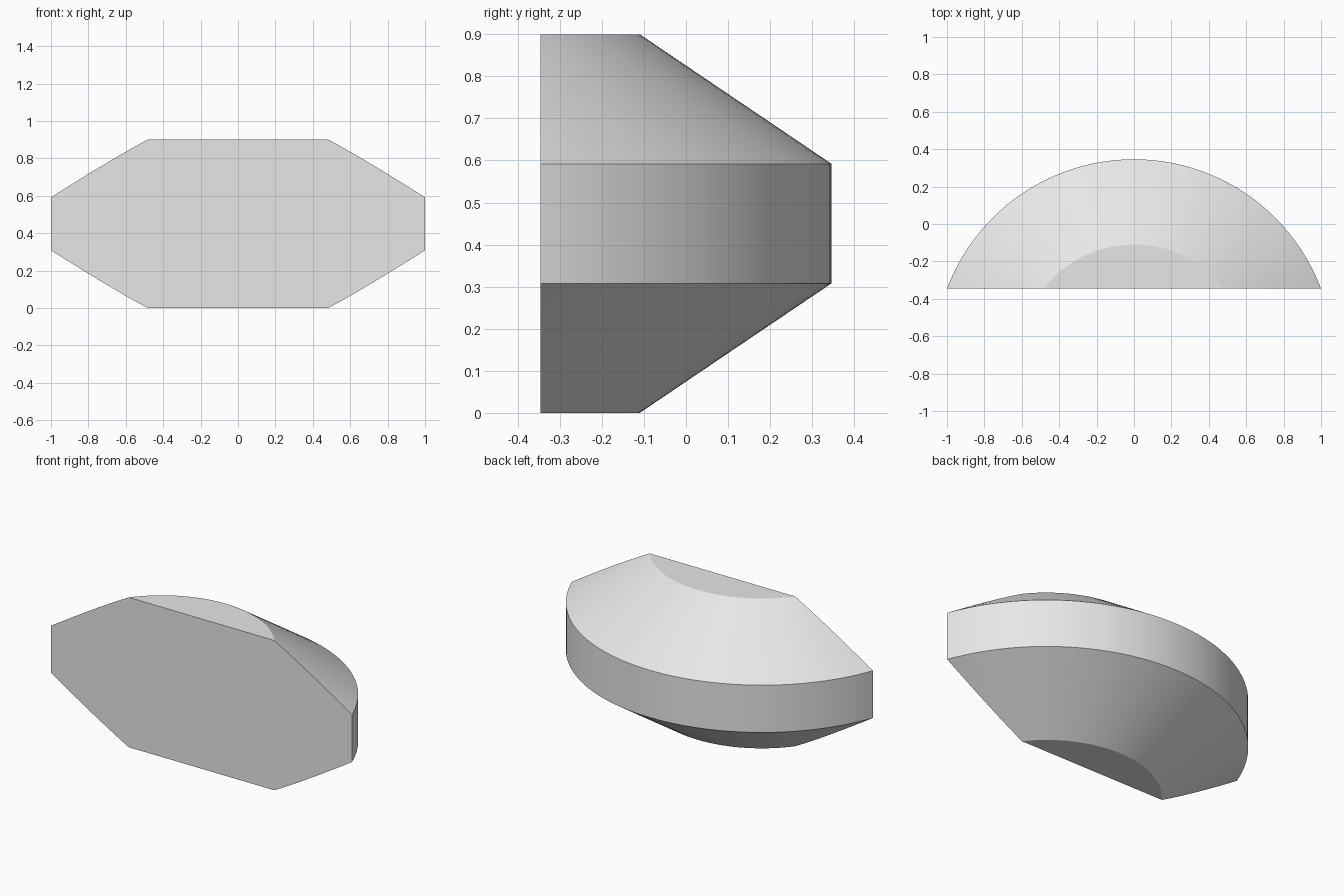
import bpy
import bmesh
from math import tau, radians
from mathutils import Vector

cube = bpy.data.objects.get("Cube")
if cube:
    bpy.data.objects.remove(cube, do_unlink=True)

# Plain grey material
grey = bpy.data.materials.new("light_grey")
grey.use_nodes = True
colour = (0.8, 0.8, 0.8, 1)
grey.diffuse_color = colour
grey.node_tree.nodes["Principled BSDF"].inputs["Base Color"].default_value = colour

# Radius and height of the revolved profile, the axis and the flat front
SEGMENTS = 128
AXIS_Y = -0.7225
FRONT_Y = -0.346
PROFILE = [(0.6125, 0), (1.0685, 0.308), (1.0685, 0.592), (0.6125, 0.9)]

# Revolve the chamfered drum
bm = bmesh.new()
points = [(0, PROFILE[0][1])] + PROFILE + [(0, PROFILE[-1][1])]
verts = [bm.verts.new((0, AXIS_Y + r, z)) for r, z in points]
edges = [bm.edges.new(pair) for pair in zip(verts, verts[1:])]
bmesh.ops.spin(bm, geom=verts + edges, cent=(0, AXIS_Y, 0), axis=(0, 0, 1),
               angle=tau, steps=SEGMENTS, use_merge=False)
bmesh.ops.remove_doubles(bm, verts=bm.verts, dist=0.0001)

# Slice off the front and close it with a flat face
cut = bmesh.ops.bisect_plane(bm, geom=bm.verts[:] + bm.edges[:] + bm.faces[:],
                             plane_co=Vector((0, FRONT_Y, 0)),
                             plane_no=Vector((0, -1, 0)), clear_outer=True)
rim = [e for e in cut["geom_cut"] if isinstance(e, bmesh.types.BMEdge)]
bmesh.ops.contextual_create(bm, geom=rim)
bmesh.ops.recalc_face_normals(bm, faces=bm.faces)

mesh = bpy.data.meshes.new("chamfered_segment")
bm.to_mesh(mesh)
bm.free()
mesh.materials.append(grey)
body = bpy.data.objects.new("chamfered_segment", mesh)
bpy.context.collection.objects.link(body)

# Smooth the curved walls, keep the rims sharp
bpy.ops.object.select_all(action="DESELECT")
body.select_set(True)
bpy.context.view_layer.objects.active = body
bpy.ops.object.shade_smooth_by_angle(angle=radians(25))
